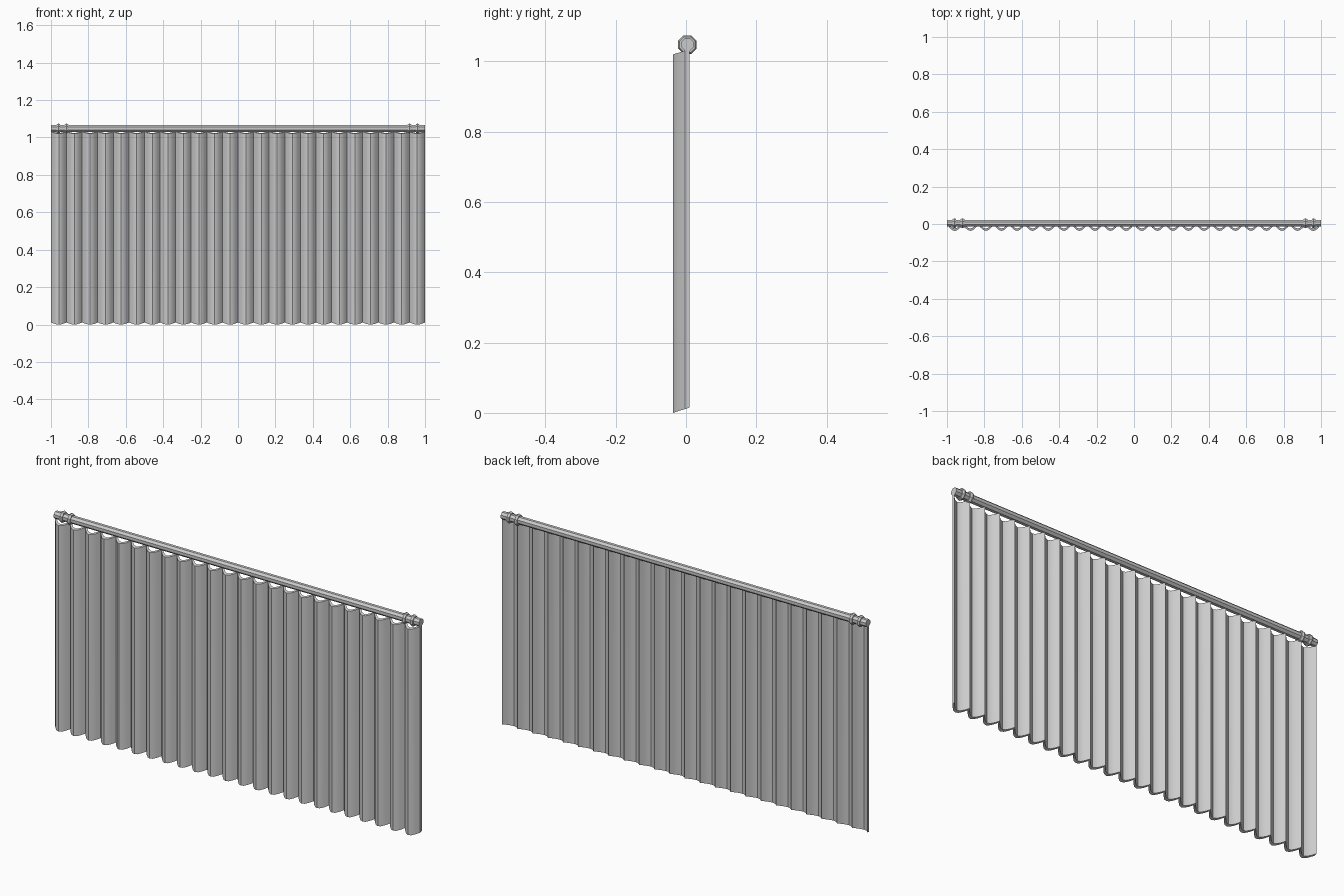
import bpy, bmesh, math

if "Cube" in bpy.data.objects:
    bpy.data.objects.remove(bpy.data.objects["Cube"])

FOLDS, SEGS = 24, 6          # scallops across the curtain, facets per scallop
ROD_Y, ROD_Z = 0.004, 1.048


def finish(name, bm, angle):
    bmesh.ops.recalc_face_normals(bm, faces=bm.faces)
    mesh = bpy.data.meshes.new(name)
    bm.to_mesh(mesh)
    bm.free()
    obj = bpy.data.objects.new(name, mesh)
    bpy.context.collection.objects.link(obj)
    bpy.ops.object.select_all(action='DESELECT')
    obj.select_set(True)
    bpy.context.view_layer.objects.active = obj
    bpy.ops.object.shade_smooth_by_angle(angle=math.radians(angle))
    return obj


def lathe_x(name, profile, sides=8, closed=False):
    """Revolve (x, radius) points around the rod axis."""
    bm = bmesh.new()
    loops = []
    for x, r in profile:
        loops.append([bm.verts.new((x,
                                    ROD_Y + r * math.cos(2 * math.pi * (i + 0.5) / sides),
                                    ROD_Z + r * math.sin(2 * math.pi * (i + 0.5) / sides)))
                      for i in range(sides)])
    pairs = list(zip(loops, loops[1:]))
    if closed:
        pairs.append((loops[-1], loops[0]))
    for a, b in pairs:
        for i in range(sides):
            j = (i + 1) % sides
            bm.faces.new((a[i], a[j], b[j], b[i]))
    if not closed:
        bm.faces.new(loops[0])
        bm.faces.new(loops[-1])
    return finish(name, bm, 20)


# Curtain: thick scalloped sheet whose hem and top dip toward the front
bm = bmesh.new()
rows = []
for i in range(FOLDS * SEGS + 1):
    x = -1 + 2 * i / (FOLDS * SEGS)
    bulge = 0.034 * math.sin(math.pi * (i % SEGS) / SEGS)
    row = []
    for y, top in ((-0.003, 0), (0.010, 0), (0.010, 1), (-0.003, 1)):
        y -= bulge
        z = (y + 0.037) * 0.32 + top * 1.02
        row.append(bm.verts.new((x, y, z)))
    rows.append(row)
for a, b in zip(rows, rows[1:]):
    for k in range(4):
        m = (k + 1) % 4
        bm.faces.new((a[k], a[m], b[m], b[k]))
bm.faces.new(rows[0])
bm.faces.new(rows[-1])
finish("curtain", bm, 30)

# Rod
lathe_x("curtain_rod", [(-1, 0.019), (1, 0.019)])

# Pairs of rounded rings near each end of the rod
for side, label in ((-1, "left"), (1, "right")):
    for n, x in enumerate((0.96, 0.917)):
        ring = [(side * x + 0.011 * math.cos(math.pi * (k + 0.5) / 3),
                 0.0195 + 0.009 * math.sin(math.pi * (k + 0.5) / 3)) for k in range(6)]
        lathe_x(f"rod_ring_{label}_{n + 1}", ring, closed=True)
